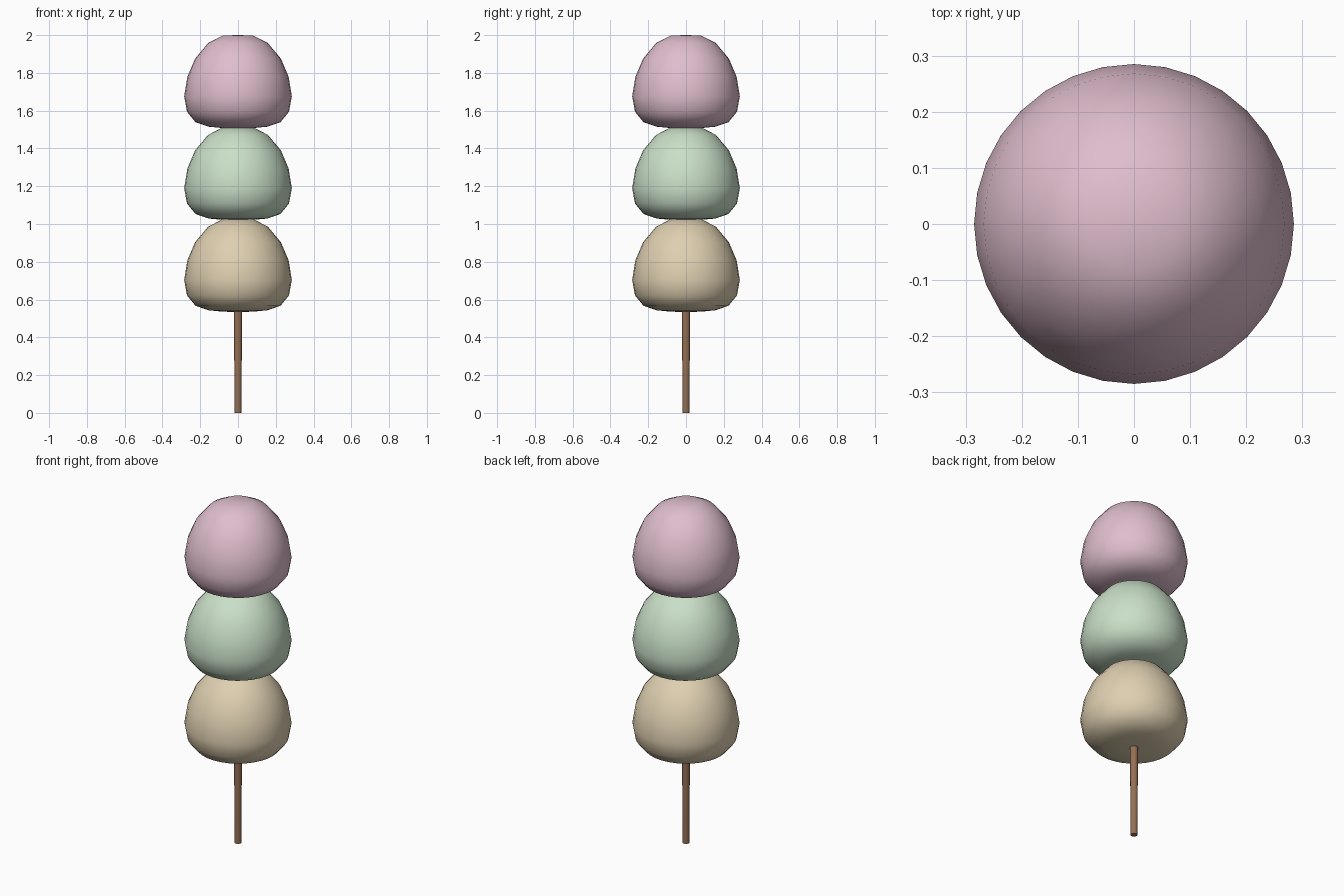
import bpy, bmesh, math

cube = bpy.data.objects.get("Cube")
if cube:
    bpy.data.objects.remove(cube, do_unlink=True)


def make_material(name, rgb):
    # sRGB bytes to linear
    lin = [((c / 255 + 0.055) / 1.055) ** 2.4 for c in rgb]
    mat = bpy.data.materials.new(name)
    mat.use_nodes = True
    mat.diffuse_color = (*lin, 1)
    mat.node_tree.nodes["Principled BSDF"].inputs["Base Color"].default_value = (*lin, 1)
    return mat


def lathe(name, profile, sides, mat, z, angle):
    """Revolve a bottom-to-top (radius, height) profile around z."""
    bm = bmesh.new()
    rings = []
    for r, h in profile:
        if r == 0:
            rings.append([bm.verts.new((0, 0, h))] * sides)
        else:
            rings.append([bm.verts.new((r * math.cos(2 * math.pi * i / sides),
                                        r * math.sin(2 * math.pi * i / sides), h))
                          for i in range(sides)])
    for low, high in zip(rings, rings[1:]):
        for i in range(sides):
            j = (i + 1) % sides
            corners = dict.fromkeys((low[i], low[j], high[j], high[i]))
            bm.faces.new(list(corners))
    mesh = bpy.data.meshes.new(name)
    bm.to_mesh(mesh)
    bm.free()
    mesh.materials.append(mat)
    obj = bpy.data.objects.new(name, mesh)
    obj.location.z = z
    bpy.context.collection.objects.link(obj)
    bpy.ops.object.select_all(action='DESELECT')
    obj.select_set(True)
    bpy.context.view_layer.objects.active = obj
    bpy.ops.object.shade_smooth_by_angle(angle=math.radians(angle))
    return obj


# Dumplings: rounded domes with flattened bottoms, stacked on the stick
dome = [(0, 0), (0.08, 0.002), (0.155, 0.009), (0.225, 0.033), (0.27, 0.088),
        (0.285, 0.17), (0.268, 0.274), (0.227, 0.37), (0.158, 0.452),
        (0.08, 0.492), (0, 0.494)]
colours = [("tan", (222, 207, 176)), ("green", (201, 223, 199)), ("pink", (223, 190, 205))]
for i, (label, rgb) in enumerate(colours):
    lathe(label + "_dumpling", dome, 32, make_material("soft " + label, rgb),
          0.534 + 0.486 * i, 60)

# Slightly tapered skewer
lathe("stick", [(0, 0), (0.018, 0), (0.022, 0.6), (0.022, 1.8), (0, 1.8)], 16,
      make_material("wood brown", (150, 112, 84)), 0, 40)
